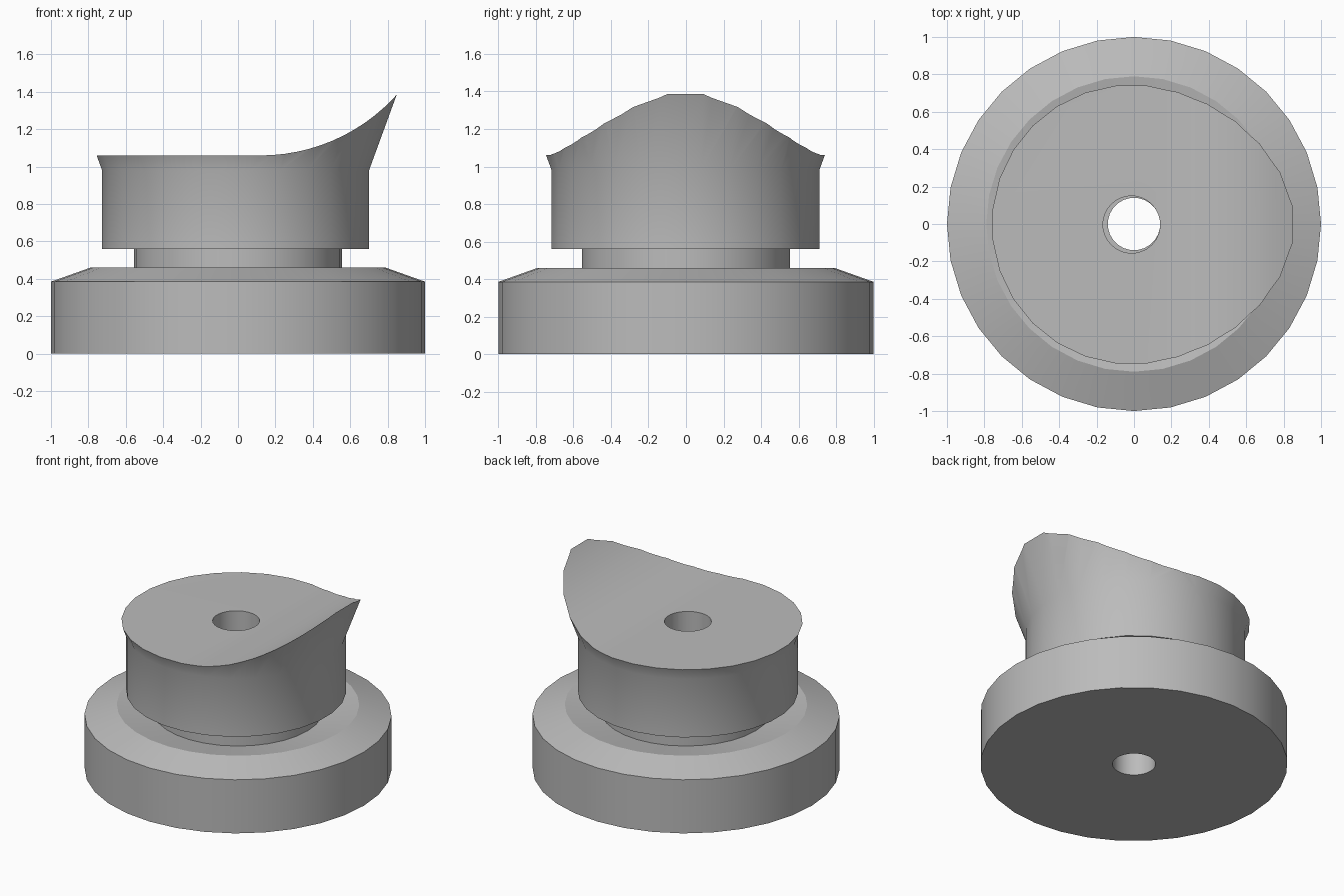
import bpy, bmesh, math

cube = bpy.data.objects.get("Cube")
if cube:
    bpy.data.objects.remove(cube, do_unlink=True)

grey = bpy.data.materials.new("plain grey")
grey.use_nodes = True
grey.diffuse_color = (0.5, 0.5, 0.5, 1)
grey.node_tree.nodes["Principled BSDF"].inputs["Base Color"].default_value = (0.5, 0.5, 0.5, 1)


def finish(name, bm, center=(0, 0, 0)):
    bmesh.ops.recalc_face_normals(bm, faces=bm.faces)
    mesh = bpy.data.meshes.new(name)
    bm.to_mesh(mesh)
    bm.free()
    mesh.materials.append(grey)
    obj = bpy.data.objects.new(name, mesh)
    obj.location = center
    bpy.context.collection.objects.link(obj)
    return obj


def lathe(name, profile, sides, turn=0.0, center=(0, 0, 0)):
    """Revolve a closed (radius, height) profile into a ring-shaped solid."""
    bm = bmesh.new()
    rings = []
    for i in range(sides):
        a = math.tau * (i + turn) / sides
        rings.append([bm.verts.new((r * math.cos(a), r * math.sin(a), z)) for r, z in profile])
    n = len(profile)
    for i in range(sides):
        p, q = rings[i], rings[(i + 1) % sides]
        for j in range(n):
            k = (j + 1) % n
            bm.faces.new((p[j], q[j], q[k], p[k]))
    return finish(name, bm, center)


def smooth(obj):
    bpy.ops.object.select_all(action='DESELECT')
    obj.select_set(True)
    bpy.context.view_layer.objects.active = obj
    bpy.ops.object.shade_smooth_by_angle(angle=math.radians(29))


# Base: bevelled disc with a dished top, a neck and a through hole
base = lathe("base", [(0.14, 0), (1, 0), (1, 0.385), (0.79, 0.46),
                      (0.555, 0.42), (0.555, 0.57), (0.14, 0.57)], 32)
smooth(base)

# Collar: straight wall flaring outward above, bored through the middle
HOLE, WALL, FLARE_Z, TOP = 0.153, 0.718, 0.98, 1.6
collar = lathe("collar", [(HOLE, 0.56), (WALL, 0.56), (WALL, FLARE_Z),
                          (WALL + 0.368 * (TOP - FLARE_Z), TOP), (HOLE, TOP)],
               28, 0.5, (-0.013, -0.003, 0))

# Cutter: removes everything above the flat top and its upswept arc
START, LEVEL, RADIUS, STEPS = 0.12, 1.06, 0.98, 16
outline = [(-1.2, 2), (-1.2, LEVEL), (START, LEVEL)]
for i in range(1, STEPS + 1):
    a = math.radians(62) * i / STEPS
    outline.append((START + RADIUS * math.sin(a), LEVEL + RADIUS * (1 - math.cos(a))))
outline += [(1.4, 1.75), (1.4, 2)]
bm = bmesh.new()
face = bm.faces.new([bm.verts.new((x, -1.2, z)) for x, z in outline])
out = bmesh.ops.extrude_face_region(bm, geom=[face])
bmesh.ops.translate(bm, vec=(0, 2.4, 0),
                    verts=[v for v in out["geom"] if isinstance(v, bmesh.types.BMVert)])
cutter = finish("top_cutter", bm)

# Apply the cut, then drop the cutter
mod = collar.modifiers.new("cut", 'BOOLEAN')
mod.operation, mod.solver, mod.object = 'DIFFERENCE', 'EXACT', cutter
bpy.context.view_layer.objects.active = collar
bpy.ops.object.modifier_apply(modifier=mod.name)
bpy.data.objects.remove(cutter, do_unlink=True)
smooth(collar)
